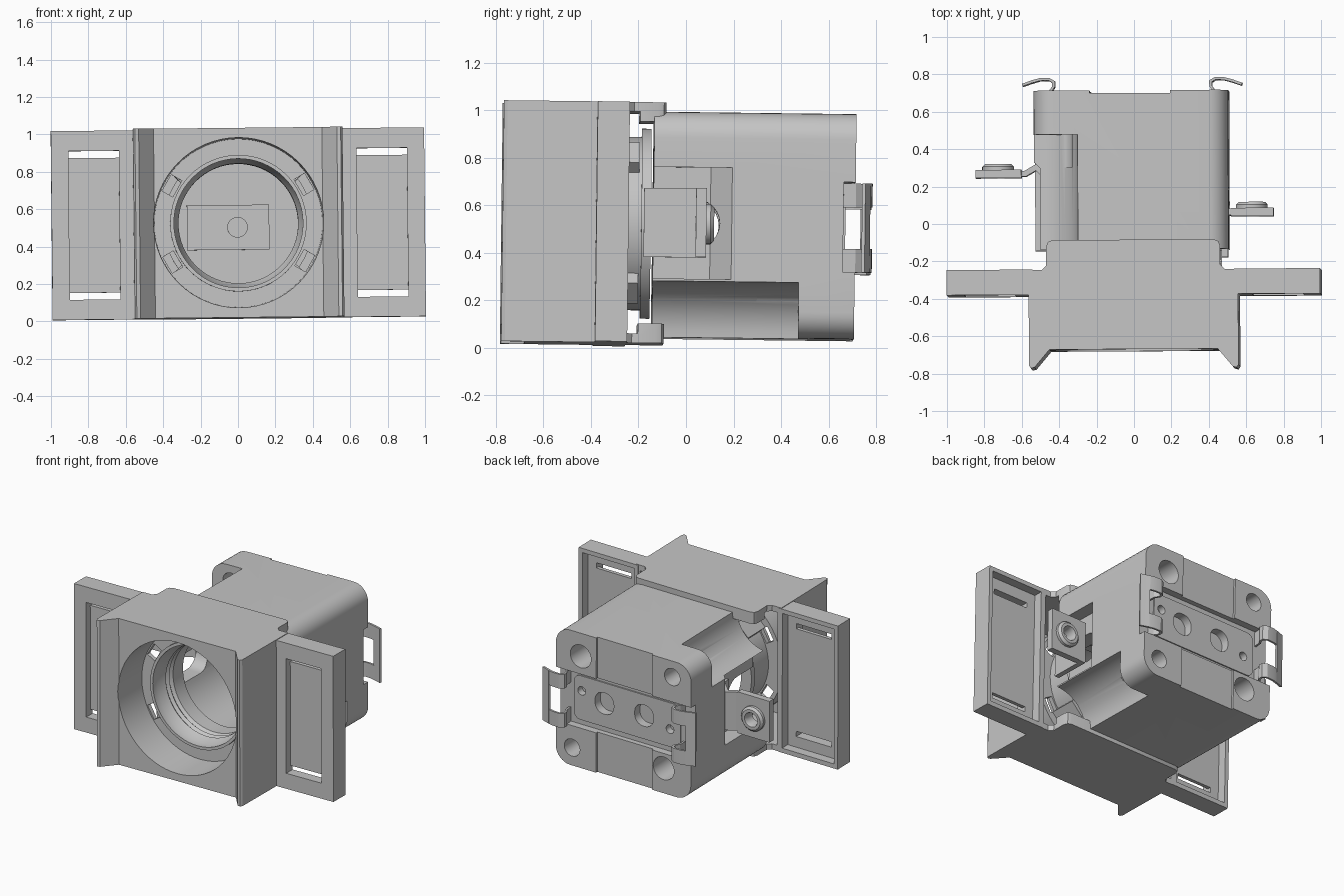
import bpy, bmesh, math
from mathutils import Matrix, Vector

if "Cube" in bpy.data.objects:
    bpy.data.objects.remove(bpy.data.objects["Cube"])

CZ = 0.52  # height of the bore axis
grey = bpy.data.materials.new("plain_grey")
grey.diffuse_color = (0.56, 0.56, 0.56, 1)
grey.use_nodes = True
grey.node_tree.nodes["Principled BSDF"].inputs["Base Color"].default_value = grey.diffuse_color


def finish(name, bm):
    bmesh.ops.recalc_face_normals(bm, faces=bm.faces)
    me = bpy.data.meshes.new(name)
    bm.to_mesh(me)
    bm.free()
    me.materials.append(grey)
    ob = bpy.data.objects.new(name, me)
    bpy.context.collection.objects.link(ob)
    return ob


def prism(name, pts, a, b, axis='z'):
    """Extrude a polygon: (x,y) along z, (x,z) along y, or (y,z) along x."""
    place = {'z': lambda p, q: (p, q, a), 'y': lambda p, q: (p, a, q), 'x': lambda p, q: (a, p, q)}[axis]
    bm = bmesh.new()
    f = bm.faces.new([bm.verts.new(place(p, q)) for p, q in pts])
    r = bmesh.ops.extrude_face_region(bm, geom=[f])
    d = Vector([(b - a) * (axis == k) for k in 'xyz'])
    bmesh.ops.translate(bm, vec=d, verts=[v for v in r['geom'] if isinstance(v, bmesh.types.BMVert)])
    return finish(name, bm)


def box(name, x0, x1, y0, y1, z0, z1):
    x0, x1 = min(x0, x1), max(x0, x1)
    return prism(name, [(x0, y0), (x1, y0), (x1, y1), (x0, y1)], z0, z1)


def round_rect(x0, x1, z0, z1, r, n=8):
    pts = []
    for i, (cx, cz) in enumerate([(x1 - r, z1 - r), (x0 + r, z1 - r), (x0 + r, z0 + r), (x1 - r, z0 + r)]):
        for k in range(n + 1):
            a = math.pi / 2 * (i + k / n)
            pts.append((cx + r * math.cos(a), cz + r * math.sin(a)))
    return pts


def cyl(name, p, q, r, a, b, n=32, axis='y'):
    pts = [(p + r * math.cos(math.tau * i / n), q + r * math.sin(math.tau * i / n)) for i in range(n)]
    return prism(name, pts, a, b, axis)


def lathe(name, prof, x=0, z=CZ, n=64):
    """Closed (radius, y) profile turned about a y-parallel axis."""
    bm = bmesh.new()
    rings = [[bm.verts.new((x + r * math.cos(math.tau * i / n), y, z + r * math.sin(math.tau * i / n)))
              for r, y in prof] for i in range(n)]
    m = len(prof)
    for i in range(n):
        p, q = rings[i], rings[(i + 1) % n]
        for j in range(m):
            k = (j + 1) % m
            bm.faces.new((p[j], p[k], q[k], q[j]))
    return finish(name, bm)


def cut(ob, *tools):
    for t in tools:
        m = ob.modifiers.new("cut", 'BOOLEAN')
        m.operation, m.solver, m.object = 'DIFFERENCE', 'EXACT', t
        bpy.context.view_layer.objects.active = ob
        bpy.ops.object.modifier_apply(modifier=m.name)
        bpy.data.objects.remove(t)
    return ob


def strip(name, path, w, z0, z1):
    """Bent sheet metal: (x,y) centre line with thickness w."""
    left, right = [], []
    for i, p in enumerate(path):
        p = Vector(p)
        d0 = (p - Vector(path[i - 1])).normalized() if i else None
        d1 = (Vector(path[i + 1]) - p).normalized() if i < len(path) - 1 else None
        d0, d1 = d0 or d1, d1 or d0
        t = (d0 + d1).normalized()
        n = Vector((-t.y, t.x)) * (w / 2 / max(0.5, t.dot(d0)))
        left.append(tuple(p + n))
        right.append(tuple(p - n))
    return prism(name, left + right[::-1], z0, z1)


# Front housing: horned outline, rear lips, hollow inside
half = [(0.45, -0.675), (0.53, -0.77), (0.55, -0.775), (0.56, -0.76), (0.56, -0.25), (0.49, -0.25),
        (0.465, -0.225), (0.465, -0.125), (0.455, -0.1), (0.43, -0.09)]
housing = prism("front_housing", half + [(-x, y) for x, y in half[::-1]], 0.013, 1.027)
cut(housing,
    box("c", -0.53, 0.53, -0.635, -0.2, 0.053, 0.987),
    box("c", -0.7, 0.7, -0.25, 0, 0.095, 0.945),
    cyl("c", 0, CZ, 0.455, -0.8, -0.5, 64))

# Bore wall and inner shelf with four slots
bore = lathe("bore_wall", [(0.455, -0.674), (0.45, -0.42), (0.36, -0.42), (0.36, -0.39), (0.47, -0.39), (0.47, -0.674)])
slots = []
for deg in (30, 150, 210, 330):
    s = box("c", 0.375, 0.44, -0.5, -0.3, -0.05, 0.05)
    s.data.transform(Matrix.Translation((0, 0, CZ)) @ Matrix.Rotation(math.radians(deg), 4, 'Y'))
    slots.append(s)
cut(bore, *slots)

# Threaded sleeve and rear collar
lathe("inner_sleeve", [(0.365, -0.45), (0.365, -0.19), (0.40, -0.19), (0.40, -0.15), (0.32, -0.15), (0.32, -0.26),
                       (0.335, -0.28), (0.32, -0.30), (0.335, -0.32), (0.32, -0.34), (0.345, -0.40), (0.345, -0.45)])
for i, deg in enumerate((45, 135, 225, 315)):
    t = box("sleeve_lug_%d" % i, 0.36, 0.42, -0.39, -0.2, -0.06, 0.06)
    t.data.transform(Matrix.Translation((0, 0, CZ)) @ Matrix.Rotation(math.radians(deg), 4, 'Y'))

# Side flanges: trays open to the rear, front pocket with a slot at each end
for s, side in ((-1, "left"), (1, "right")):
    fl = box(side + "_flange", s * 0.54, s * 0.998, -0.382, -0.247, 0.013, 1.023)
    cut(fl, box("c", s * 0.57, s * 0.97, -0.31, -0.2, 0.045, 0.993),
        box("c", s * 0.635, s * 0.905, -0.5, -0.335, 0.12, 0.915),
        box("c", s * 0.635, s * 0.905, -0.5, -0.2, 0.12, 0.157),
        box("c", s * 0.635, s * 0.905, -0.5, -0.2, 0.878, 0.915))

# Socket body
body = prism("socket_body", round_rect(-0.53, 0.51, 0.04, 0.988, 0.11), -0.14, 0.71, 'y')
cut(body, cyl("c", 0, CZ, 0.33, -0.3, 0.58, 64))
for s in (-1, 1):
    # rounded channel scooped from one corner
    cx, cz = (0.51, 0.04) if s > 0 else (-0.53, 0.988)
    cut(body, cyl("c", cx, cz, 0.235, -0.3, 0.475, 48))
    # side recess with a slanted end, opening into the bore
    end = 0.20 if s > 0 else 0.32
    cut(body,
        prism("c", [(s * 0.42, -0.3), (s * 0.62, -0.3), (s * 0.62, end + 0.11), (s * 0.52, end), (s * 0.42, end - 0.1)],
              CZ - 0.235, CZ + 0.235),
        prism("c", [(-0.3, CZ - 0.1), (0.04, CZ - 0.1)]
              + [(0.04 + 0.1 * math.sin(math.pi * k / 12), CZ - 0.1 * math.cos(math.pi * k / 12)) for k in range(1, 12)]
              + [(0.04, CZ + 0.1), (-0.3, CZ + 0.1)], s * 0.2, s * 0.7, 'x'),
        cyl("c", s * 0.385, CZ - s * 0.355, 0.06, 0.3, 0.8),
        cyl("c", s * 0.32, CZ + s * 0.305, 0.08, 0.5, 0.8))
# Rear channel, shallow centre relief and contact openings
cut(body, box("c", -0.7, 0.7, 0.66, 0.8, 0.32, 0.70),
    box("c", -0.23, 0.20, 0.695, 0.8, -0.2, 1.2))
plate = prism("rear_contact_plate", round_rect(-0.42, 0.40, 0.355, 0.665, 0.05), 0.655, 0.669, 'y')
for part in (body, plate):
    for x in (-0.14, 0.165):
        cut(part, prism("c", round_rect(x - 0.072, x + 0.072, CZ - 0.075, CZ + 0.075, 0.065), 0.61, 0.8, 'y'))
    for x, z in ((0.34, 0.56), (-0.34, 0.48)):
        cut(part, cyl("c", x, z, 0.03, 0.62, 0.8, 20))
prism("floor_contact", [(-0.27, 0.39), (0.17, 0.39), (0.17, 0.63), (-0.27, 0.63)], 0.565, 0.585, 'y')
cyl("floor_rivet", 0, 0.51, 0.055, 0.55, 0.57)

# Terminals: bent strips with a threaded boss
strip("right_terminal_strip", [(0.485, -0.18), (0.485, 0.06), (0.56, 0.06)], 0.035, 0.375, 0.665)
strip("left_terminal_strip", [(-0.425, 0.16), (-0.425, 0.21), (-0.52, 0.305), (-0.58, 0.27), (-0.63, 0.27)], 0.03, 0.385, 0.655)
for s, x0, x1, y, side in ((1, 0.52, 0.748, 0.06, "right"), (-1, -0.60, -0.845, 0.27, "left")):
    xc = s * 0.63 if s > 0 else -0.725
    tab = box(side + "_terminal_tab", x0, x1, y - 0.022, y + 0.022, 0.375, 0.665)
    cut(tab, cyl("c", xc, 0.515, 0.05, y - 0.1, y + 0.1))
    lathe(side + "_terminal_boss", [(0.085, y), (0.085, y + 0.04), (0.07, y + 0.055), (0.05, y + 0.055),
                                    (0.042, y + 0.03), (0.042, y - 0.022), (0.06, y - 0.022)], xc, 0.515, 32)

# Rear spring clips: two curled arms joined by an end bar
for s, side in ((-1, "left"), (1, "right")):
    dx = 0 if s < 0 else -0.01
    arc = [(0.445, 0.66), (0.442, 0.71), (0.425, 0.735), (0.425, 0.76), (0.45, 0.775), (0.50, 0.773), (0.545, 0.76)]
    for z0, tag in ((0.32, "lower"), (0.595, "upper")):
        strip(side + "_clip_%s_arm" % tag, [(s * (x + dx), y) for x, y in arc], 0.014, z0, z0 + 0.10)
    bar = [(0.53, 0.766), (0.565, 0.753), (0.592, 0.744)]
    strip(side + "_clip_bar", [(s * (x + dx), y) for x, y in bar], 0.014, 0.32, 0.695)

# Slight overall tilt, then smooth curved walls
tilt = (Matrix.Translation((0, 0, CZ)) @ Matrix.Rotation(math.radians(0.3), 4, 'Z')
        @ Matrix.Rotation(math.radians(-0.6), 4, 'Y') @ Matrix.Rotation(math.radians(-0.7), 4, 'X')
        @ Matrix.Translation((0, 0, -CZ)))
bpy.ops.object.select_all(action='DESELECT')
for ob in list(bpy.context.scene.objects):
    ob.data.transform(tilt)
    ob.select_set(True)
bpy.context.view_layer.objects.active = housing
bpy.ops.object.shade_smooth_by_angle(angle=math.radians(30))
